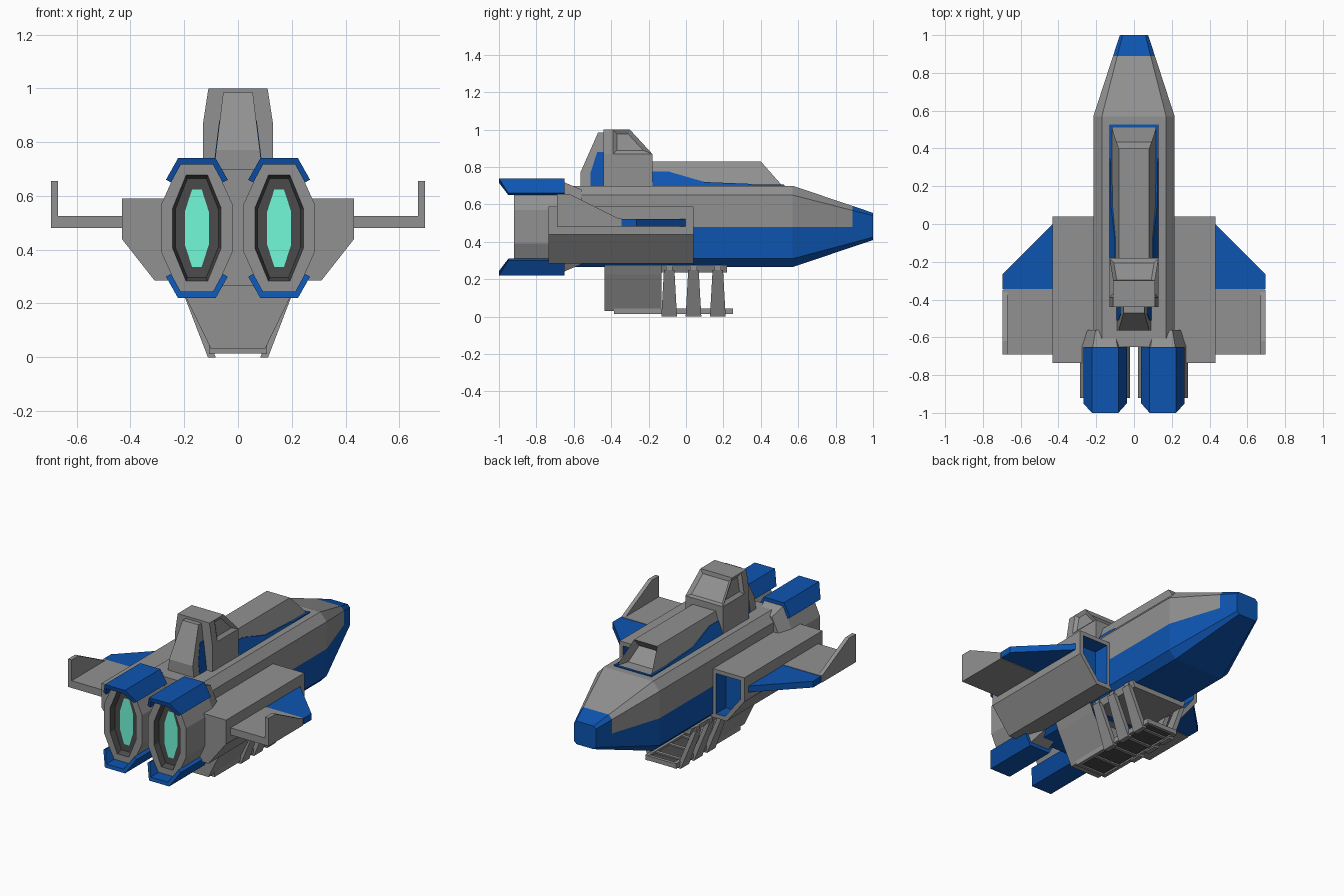
import bpy, bmesh

if "Cube" in bpy.data.objects:
    bpy.data.objects.remove(bpy.data.objects["Cube"])


def material(name, r, g, b):
    m = bpy.data.materials.new(name)
    m.diffuse_color = (r, g, b, 1)
    m.use_nodes = True
    m.node_tree.nodes["Principled BSDF"].inputs["Base Color"].default_value = m.diffuse_color
    return m


GREY, BLUE, DARK, GLOW = 0, 1, 2, 3
MATS = [material("hull_grey", .285, .285, .285), material("trim_blue", .004, .09, .44),
        material("dark_metal", .07, .07, .07), material("engine_glow", .165, .95, .68)]


def loft(name, rings, mat=GREY, pick=None, inset=None, mirror=False):
    """Skin a list of equal-length rings, cap both ends; pick(band, centre) sets colours,
    inset = (face test, margin, depth) makes recesses."""
    bm = bmesh.new()
    loops = [[bm.verts.new(p) for p in r] for r in rings]
    n = len(loops[0])
    faces = [(-1, bm.faces.new(loops[0])), (len(rings) - 1, bm.faces.new(loops[-1]))]
    for i in range(len(loops) - 1):
        a, b = loops[i], loops[i + 1]
        for j in range(n):
            k = (j + 1) % n
            faces.append((i, bm.faces.new((a[j], a[k], b[k], b[j]))))
    for i, f in faces:
        f.material_index = pick(i, f.calc_center_median()) if pick else mat
    bmesh.ops.recalc_face_normals(bm, faces=bm.faces)
    if inset:
        test, margin, depth = inset
        bm.normal_update()
        bmesh.ops.inset_individual(bm, faces=[f for f in bm.faces if test(f.normal)],
                                   thickness=margin, depth=depth, use_even_offset=True)
    me = bpy.data.meshes.new(name)
    bm.to_mesh(me)
    bm.free()
    for m in MATS:
        me.materials.append(m)
    ob = bpy.data.objects.new(name, me)
    bpy.context.collection.objects.link(ob)
    if mirror:
        ob.modifiers.new("mirror", 'MIRROR').use_mirror_merge = False
    return ob


def side_profile(name, pts, width, **kw):
    """Side outline (y, z) widened symmetrically by width(z)."""
    return loft(name, [[(s * width(z), y, z) for y, z in pts] for s in (-1, 1)], **kw)


def plan(name, pts, z0, z1, **kw):
    return loft(name, [[(x, y, z) for x, y in pts] for z in (z0, z1)], **kw)


def box(name, x0, x1, y0, y1, z0, z1, **kw):
    return plan(name, [(x0, y0), (x1, y0), (x1, y1), (x0, y1)], z0, z1, **kw)


def sym(half, y):
    """Ring at y from a right-hand half section (x, z)."""
    return [(x, y, z) for x, z in half] + [(-x, y, z) for x, z in reversed(half)]


def slope(w0, z0, w1, z1):
    return lambda z: w0 + (w1 - w0) * (z - z0) / (z1 - z0)


# Main hull with blue belly and nose tip
body = [(.17, .70), (.215, .65), (.215, .48), (.215, .31), (.17, .265)]
tip = [(.06, .555), (.075, .54), (.075, .48), (.075, .425), (.06, .41)]
t = .32 / .43
mid = [(a + (c - a) * t, b + (d - b) * t) for (a, b), (c, d) in zip(body, tip)]
loft("hull", [sym(body, -.65), sym(body, .57), sym(mid, .89), sym(tip, 1)],
     pick=lambda i, c: BLUE if i >= 0 and (c.z < .479 or c.y > .9) else GREY)

# Side pods with blue front intakes
outer = [(.2, .59), (.432, .59), (.432, .44), (.31, .285), (.2, .285)]
inner = [(.235, .565), (.407, .565), (.407, .45), (.298, .312), (.235, .312)]
loft("side_pod", [[(x, y, z) for x, z in s] for s, y in
                  ((outer, -.735), (outer, .04), (inner, .04), (inner, -.06))],
     pick=lambda i, c: BLUE if i >= 2 else GREY, mirror=True)

# Wings and winglets
box("wing", .42, .69, -.69, -.345, .48, .525, mirror=True)
plan("wing_leading_edge", [(.42, .01), (.43, 0), (.695, -.265), (.695, -.345), (.42, -.345)],
     .483, .522, mat=BLUE, mirror=True)
fin = [(-.69, .48), (-.69, .655), (-.62, .655), (-.35, .52), (-.35, .48)]
loft("winglet", [[(x, y, z) for y, z in fin] for x in (.67, .695)], mirror=True)

# Engines
EX, EZ = .153, .48


def octagon(w, h, top, side, y):
    return [(EX + x, y, EZ + z) for x, z in
            [(top, h), (w, side), (w, -side), (top, -h),
             (-top, -h), (-w, -side), (-w, side), (-top, h)]]


loft("engine", [octagon(.105, .20, .05, .085, -.56), octagon(.132, .238, .065, .09, -.65),
                octagon(.132, .238, .065, .09, -.92), octagon(.09, .197, .04, .075, -.92),
                octagon(.08, .184, .035, .07, -.885), octagon(.045, .144, .018, .06, -.884)],
     pick=lambda i, c: GLOW if i == 5 else DARK if i >= 3 else GREY, mirror=True)
cap = [(-.115, .66), (-.07, .74), (.07, .74), (.115, .66),
       (.096, .65), (.06, .716), (-.06, .716), (-.096, .65)]
for name, up in (("engine_top_shroud", 1), ("engine_bottom_shroud", -1)):
    loft(name, [[(EX + x, y if y > -.7 else (-1 if z > .7 else -.95), EZ + up * (z - EZ))
                 for x, z in cap] for y in (-.65, -1)], mat=BLUE, mirror=True)

# Dorsal spine with hollow intake and blue base trim
side_profile("dorsal_spine", [(-.2, .69), (-.2, .83), (.40, .83), (.515, .70), (.515, .69)],
             slope(.12, .70, .08, .83),
             inset=(lambda n: n.y > .5 and n.z > .3, .012, -.06))
side_profile("spine_base", [(-.2, .69), (-.2, .775), (-.09, .775), (.1, .72), (.35, .71),
                            (.35, .69)], slope(.13, .70, .10, .775), mat=BLUE)
box("spine_base_side", .115, .13, .35, .525, .69, .708, mat=BLUE, mirror=True)
box("spine_base_front", -.13, .13, .512, .527, .69, .705, mat=BLUE)

# Bridge tower: base, cabin with recessed windows, sloped back
box("tower_base", -.13, .13, -.44, -.18, .69, .87)
cabin_width = slope(.13, .87, .11, 1)
side_profile("cabin_rear", [(-.44, .87), (-.44, 1), (-.39, 1), (-.39, .87)], cabin_width)
side_profile("cabin", [(-.39, .87), (-.39, 1), (-.30, 1), (-.18, .87)], cabin_width,
             inset=(lambda n: abs(n.x) > .8 or (n.y > .5 and n.z > .3), .021, -.015))
back_width = slope(.09, .70, .055, .985)
side_profile("tower_back", [(-.43, .69), (-.43, .985), (-.47, .985), (-.565, .77), (-.565, .69)],
             back_width)
side_profile("tower_back_trim", [(-.43, .69), (-.43, .88), (-.475, .88), (-.51, .77), (-.51, .69)],
             lambda z: back_width(z) + .002, mat=BLUE)

# Ventral bay: rear block, beam, dark floor, rails and slanted ribs
bay = [(.215, .275), (.195, .225), (.10, .03)]
loft("bay_block", [sym(bay, -.435), sym(bay, -.13)], inset=(lambda n: n.y > .9, .015, -.12))
loft("bay_beam", [sym([(.195, .275), (.18, .235)], y) for y in (-.13, .22)])
box("bay_floor", -.09, .09, -.38, .245, .022, .034, mat=DARK)
box("bay_rail", .085, .107, -.385, .25, .013, .045, mirror=True)
for y in (-.375, -.24, -.09, .04, .17, .24):
    box("floor_crossbar", -.09, .09, y - .01, y + .01, .014, .042)


def rib_ring(x0, x1, y, h, z):
    return [(x0, y - h, z), (x1, y - h, z), (x1, y + h, z), (x0, y + h, z)]


for y in (-.09, .04, .17):
    loft("bay_rib", [rib_ring(.18, .208, y, .028, .25), rib_ring(.083, .112, y, .042, 0)],
         mirror=True)
    box("rib_pin", .18, .2, y - .018, y + .018, .24, .275, mirror=True)
